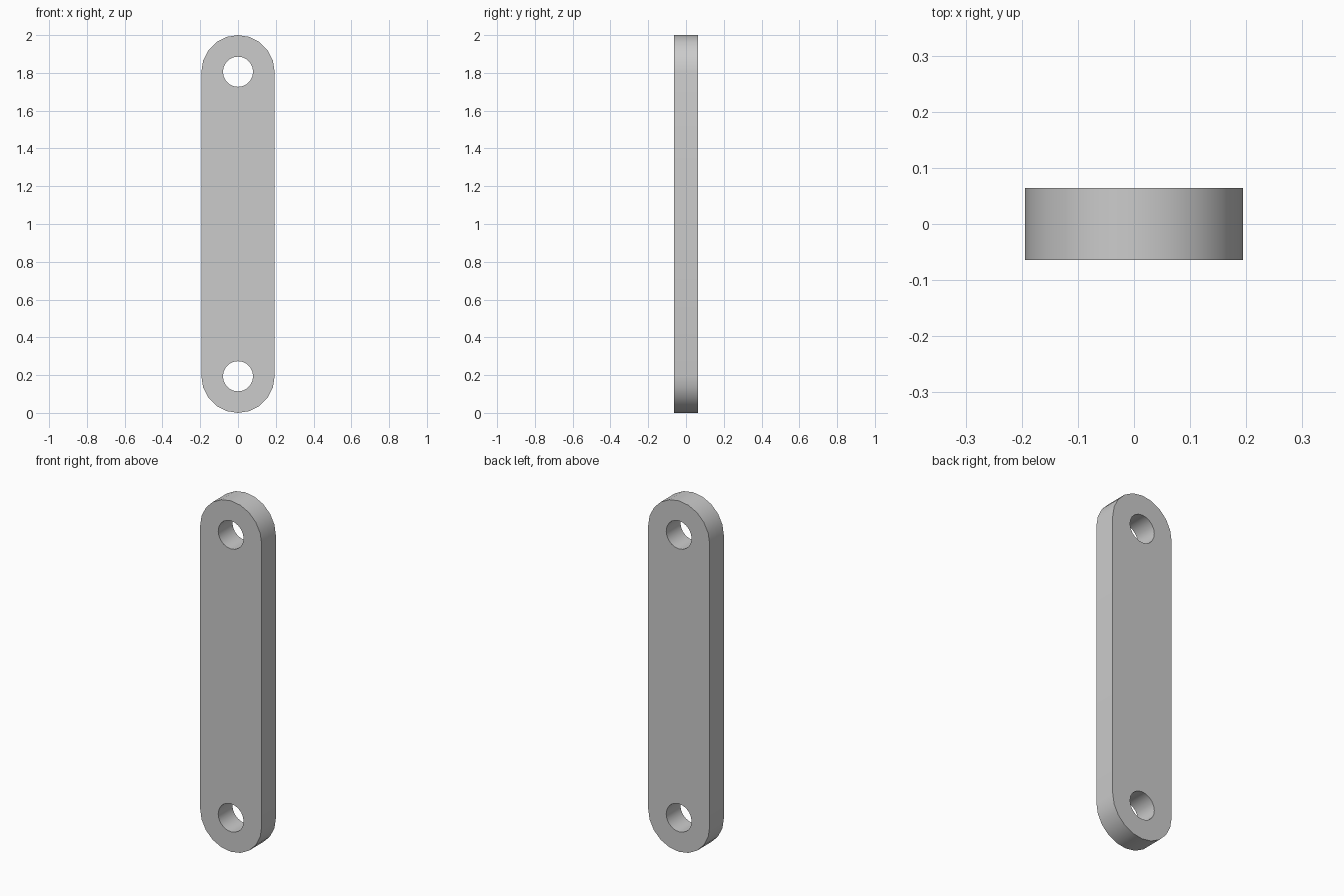
import bpy, bmesh
from math import sin, cos, pi, radians

if "Cube" in bpy.data.objects:
    bpy.data.objects.remove(bpy.data.objects["Cube"])

R, HOLE, T = 0.194, 0.08, 0.064   # end radius, hole radius, half thickness
LOW, HIGH = 0.194, 1.806          # hole centres
N = 10                            # segments per half circle


def arc(cz, r, start, steps):
    return [(r * cos(start + pi * i / N), cz + r * sin(start + pi * i / N)) for i in range(steps)]


# Rounded outline and two round holes
loops = [arc(HIGH, R, 0, N + 1) + arc(LOW, R, pi, N + 1),
         arc(HIGH, HOLE, 0, 2 * N), arc(LOW, HOLE, 0, 2 * N)]

bm = bmesh.new()
edges = []
for loop in loops:
    vs = [bm.verts.new((x, -T, z)) for x, z in loop]
    edges += [bm.edges.new((vs[i - 1], vs[i])) for i in range(len(vs))]
bmesh.ops.triangle_fill(bm, edges=edges, use_beauty=True, normal=(0, -1, 0))

# Thicken the flat plate front to back
ext = bmesh.ops.extrude_face_region(bm, geom=bm.faces[:], use_keep_orig=True)
bmesh.ops.translate(bm, vec=(0, 2 * T, 0),
                    verts=[g for g in ext["geom"] if isinstance(g, bmesh.types.BMVert)])
bmesh.ops.recalc_face_normals(bm, faces=bm.faces)

mesh = bpy.data.meshes.new("link_plate")
bm.to_mesh(mesh)
bm.free()
plate = bpy.data.objects.new("link_plate", mesh)
bpy.context.collection.objects.link(plate)

# Smooth curved walls, crisp rims
bpy.context.view_layer.objects.active = plate
plate.select_set(True)
bpy.ops.object.shade_smooth_by_angle(angle=radians(30))
